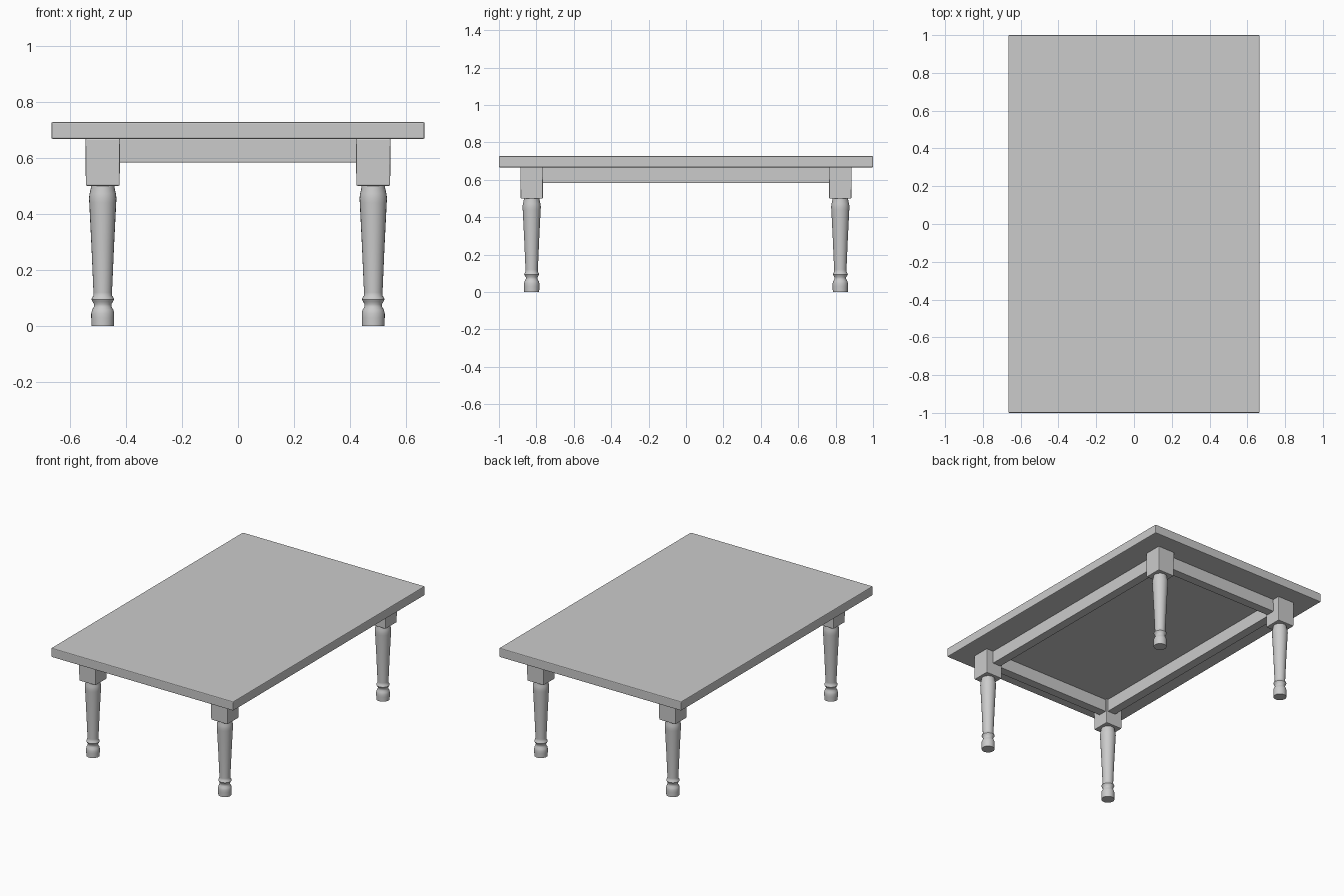
import bpy, bmesh, math

if "Cube" in bpy.data.objects:
    bpy.data.objects.remove(bpy.data.objects["Cube"])

LEG_X, LEG_Y = 0.482, 0.825


def finish(name, bm, loc, bevel=0.0, smooth=False):
    bmesh.ops.recalc_face_normals(bm, faces=bm.faces)
    mesh = bpy.data.meshes.new(name)
    bm.to_mesh(mesh)
    bm.free()
    ob = bpy.data.objects.new(name, mesh)
    ob.location = loc
    bpy.context.collection.objects.link(ob)
    if bevel:
        mod = ob.modifiers.new("soft_edges", 'BEVEL')
        mod.width = bevel
        mod.segments = 2
    if smooth:
        bpy.ops.object.select_all(action='DESELECT')
        ob.select_set(True)
        bpy.context.view_layer.objects.active = ob
        bpy.ops.object.shade_smooth_by_angle(angle=math.radians(40))
    return ob


def box(name, loc, size, bevel, taper=1.0):
    bm = bmesh.new()
    bmesh.ops.create_cube(bm, size=1)
    for v in bm.verts:
        k = taper if v.co.z < 0 else 1.0
        v.co.x *= size[0] * k
        v.co.y *= size[1] * k
        v.co.z *= size[2]
    return finish(name, bm, loc, bevel)


def lathe(name, loc, profile, sides=24):
    bm = bmesh.new()
    rings = []
    for r, z in profile:
        rings.append([bm.verts.new((r * math.cos(2 * math.pi * i / sides),
                                    r * math.sin(2 * math.pi * i / sides), z))
                      for i in range(sides)])
    for a, b in zip(rings, rings[1:]):
        for i in range(sides):
            j = (i + 1) % sides
            bm.faces.new((a[i], a[j], b[j], b[i]))
    bm.faces.new(rings[0])
    bm.faces.new(rings[-1])
    return finish(name, bm, loc, smooth=True)


# Table top
box("table_top", (0, 0, 0.697), (1.33, 2.0, 0.06), 0.005)

# Turned leg profile: foot, neck, bead, tapered shaft, shoulder
profile = [(0.040, 0), (0.041, 0.03), (0.041, 0.045), (0.038, 0.058),
           (0.032, 0.068), (0.031, 0.078), (0.036, 0.087), (0.040, 0.095),
           (0.038, 0.102), (0.033, 0.108), (0.033, 0.12), (0.040, 0.28),
           (0.048, 0.44), (0.049, 0.455), (0.047, 0.472), (0.042, 0.493),
           (0.041, 0.505)]

# Four legs with square corner blocks
for sy, end in ((-1, "front"), (1, "back")):
    for sx, side in ((-1, "left"), (1, "right")):
        x, y = sx * LEG_X, sy * LEG_Y
        lathe(f"{end}_{side}_leg", (x, y, 0), profile)
        box(f"{end}_{side}_leg_block", (x, y, 0.584), (0.124, 0.122, 0.168),
            0.004, taper=0.97)

# Aprons between the blocks
for s, end, side in ((-1, "front", "left"), (1, "back", "right")):
    box(f"{end}_apron", (0, s * 0.805, 0.626), (0.88, 0.06, 0.086), 0.003)
    box(f"{side}_apron", (s * 0.462, 0, 0.626), (0.06, 1.57, 0.086), 0.003)
